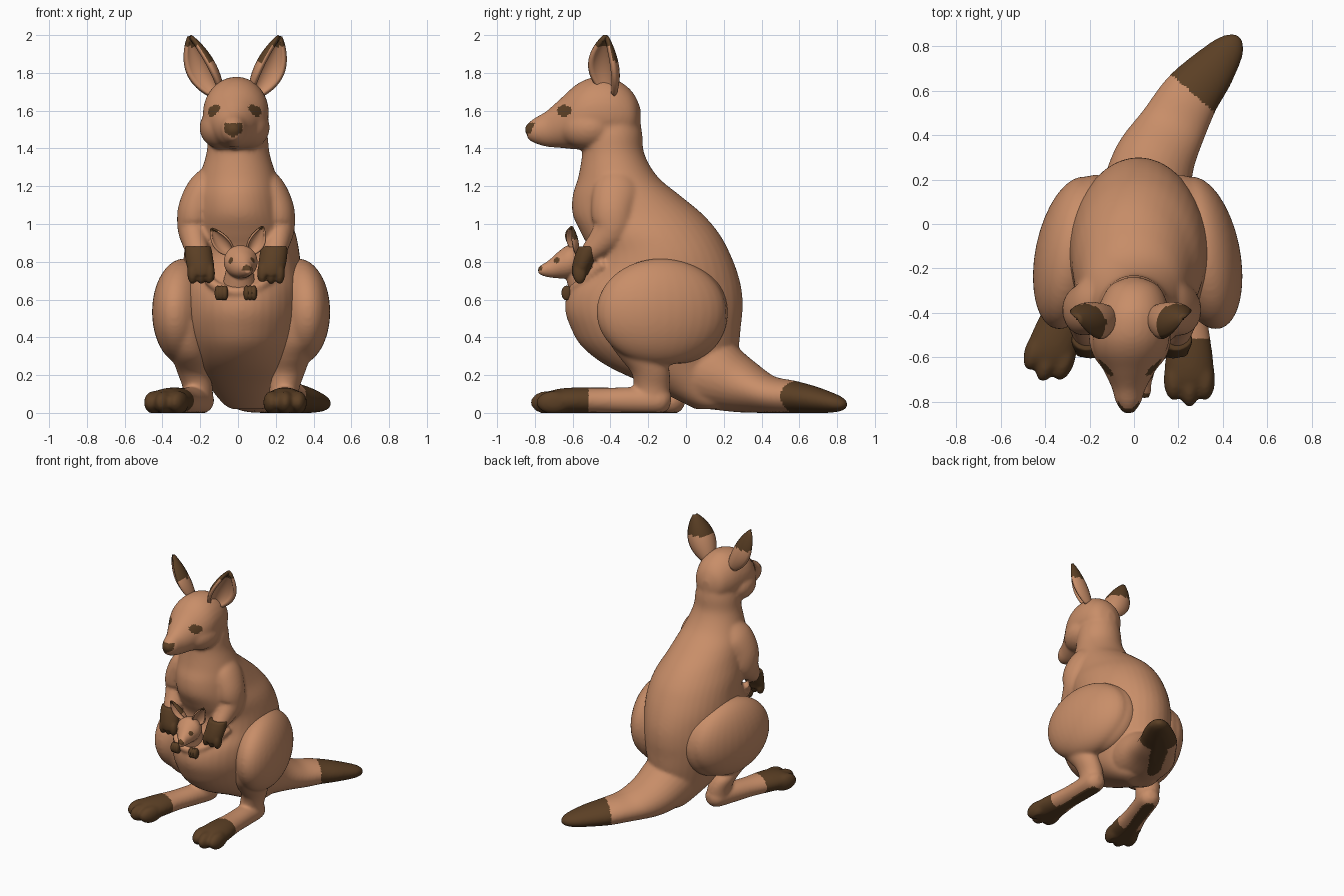
import bpy, bmesh, math
from mathutils import Vector, Matrix

if "Cube" in bpy.data.objects:
    bpy.data.objects.remove(bpy.data.objects["Cube"])


def material(name, rgb):
    m = bpy.data.materials.new(name)
    m.diffuse_color = (*rgb, 1)
    m.use_nodes = True
    m.node_tree.nodes["Principled BSDF"].inputs["Base Color"].default_value = m.diffuse_color
    return m


FUR = material("tan fur", (0.58, 0.27, 0.14))
DARK = material("dark brown fur", (0.105, 0.05, 0.018))


def resample(pts, sub=5):
    """Catmull-Rom through stations (x, y, z, half width, half height)."""
    p = [pts[0]] + list(pts) + [pts[-1]]
    out = []
    for i in range(1, len(p) - 2):
        for k in range(sub):
            t = k / sub
            out.append([0.5 * (2 * b + (c - a) * t + (2 * a - 5 * b + 4 * c - d) * t * t
                               + (3 * b - a - 3 * c + d) * t ** 3)
                        for a, b, c, d in zip(*p[i - 1:i + 3])])
    return out + [list(pts[-1])]


def loft(bm, pts, axis=None, n=28):
    """Closed tube with elliptical sections; a fixed axis keeps sections parallel."""
    st = resample(pts)
    rings = []
    for i, s in enumerate(st):
        c = Vector(s[:3])
        t = Vector(axis) if axis else Vector(st[min(i + 1, len(st) - 1)][:3]) - Vector(st[max(i - 1, 0)][:3])
        t.normalize()
        side = Vector((1, 0, 0)) if abs(t.x) < 0.9 else Vector((0, 1, 0))
        side = (side - t * side.dot(t)).normalized()
        up = t.cross(side)
        ra, rb = max(s[3], 0.004), max(s[4], 0.004)
        rings.append([bm.verts.new(c + side * ra * math.cos(2 * math.pi * j / n)
                                   + up * rb * math.sin(2 * math.pi * j / n)) for j in range(n)])
    for r, q in zip(rings, rings[1:]):
        for j in range(n):
            bm.faces.new((r[j], r[(j + 1) % n], q[(j + 1) % n], q[j]))
    bm.faces.new(rings[0][::-1])
    bm.faces.new(rings[-1])


def ball(bm, c, r, yaw=0):
    m = Matrix.Translation(c) @ Matrix.Rotation(yaw, 4, 'Z') @ Matrix.Diagonal((*r, 1))
    bmesh.ops.create_uvsphere(bm, u_segments=32, v_segments=24, radius=1, matrix=m)


def finish(name, bm, dark, voxel=None, smooth=5, thick=0):
    """Fuse the pieces into one skin, then paint faces with the rule dark(centre, normal)."""
    bmesh.ops.recalc_face_normals(bm, faces=bm.faces)
    me = bpy.data.meshes.new(name)
    bm.to_mesh(me)
    bm.free()
    ob = bpy.data.objects.new(name, me)
    bpy.context.collection.objects.link(ob)
    if voxel:
        r = ob.modifiers.new("fuse", 'REMESH')
        r.mode = 'VOXEL'
        r.voxel_size = voxel
        s = ob.modifiers.new("soften", 'SMOOTH')
        s.factor, s.iterations = 0.5, smooth
    if thick:
        s = ob.modifiers.new("thickness", 'SOLIDIFY')
        s.thickness, s.offset = thick, 0
    new = bpy.data.meshes.new_from_object(ob.evaluated_get(bpy.context.evaluated_depsgraph_get()))
    ob.modifiers.clear()
    ob.data = new
    new.name = name
    for v in new.vertices:
        v.co.z = max(v.co.z, 0)
    new.update()
    new.materials.clear()
    new.materials.append(FUR)
    new.materials.append(DARK)
    for p in new.polygons:
        p.use_smooth = True
        p.material_index = int(p.center.z < 0.006 or dark(p.center, p.normal))
    return ob


def near(c, points, r):
    return any((c - Vector(p)).length < r for p in points)


# body: torso, head, tail, arms and pouch rim
bm = bmesh.new()
torso = [(0, -.385, 1.59, .12, .135), (0, -.39, 1.48, .155, .158), (0, -.385, 1.37, .168, .165),
         (0, -.36, 1.25, .205, .21), (0, -.315, 1.15, .235, .285), (.005, -.255, 1.05, .26, .345),
         (.015, -.19, .95, .29, .365), (.02, -.14, .85, .305, .37), (.02, -.135, .75, .315, .405),
         (.02, -.1625, .65, .32, .4575), (.02, -.17, .55, .32, .47), (.02, -.16, .45, .31, .45),
         (.02, -.135, .35, .28, .415), (.02, -.08, .25, .24, .34), (.03, .02, .15, .19, .23),
         (.05, .12, .05, .13, .13), (.05, .13, .02, .08, .08)]
loft(bm, torso, axis=(0, 0, -1), n=40)
head = [(0, -.24, 1.56, .03, .05), (0, -.27, 1.57, .10, .11), (0, -.32, 1.58, .137, .155),
        (-.005, -.40, 1.592, .164, .184), (-.012, -.50, 1.587, .174, .188), (-.017, -.58, 1.567, .16, .172),
        (-.02, -.66, 1.535, .117, .133), (-.023, -.74, 1.503, .076, .094),
        (-.025, -.80, 1.495, .058, .068), (-.025, -.838, 1.49, .034, .043)]
loft(bm, head, axis=(0, -1, 0))
for s in (-1, 1):
    ball(bm, (-.018 + s * .07, -.53, 1.51), (.112, .15, .112), yaw=-s * .3)
ball(bm, (-.025, -.822, 1.5), (.04, .033, .035))
tail = [(.02, -.05, .30, .19, .19), (.05, .12, .22, .2, .2), (.09, .28, .15, .185, .152),
        (.17, .43, .1, .155, .102), (.25, .57, .083, .135, .087), (.34, .68, .068, .112, .071),
        (.42, .78, .052, .078, .05), (.45, .825, .046, .05, .034), (.463, .85, .046, .02, .015)]
loft(bm, tail)
rim = [(-.21, -.43, .79), (-.13, -.567, .68), (0, -.62, .64), (.13, -.567, .68), (.23, -.43, .79)]
loft(bm, [(*p, .026, .026) for p in rim], n=12)
arm = [(.11, -.33, 1.28, .05, .06), (.155, -.36, 1.19, .09, .125), (.203, -.385, 1.08, .094, .118),
       (.215, -.39, .98, .086, .104), (.21, -.44, .915, .07, .08), (.192, -.505, .85, .06, .055),
       (.18, -.535, .81, .05, .04)]
for s, dx in ((1, 0), (-1, -.02)):
    loft(bm, [(s * x + dx, y, z, a, b) for x, y, z, a, b in arm])


def body_dark(c, n):
    nose = c.y < -.785 and 1.455 + abs(c.x + .025) * .7 < c.z < 1.535 and abs(c.x + .025) < .047
    eye = ((c.y + .645) / .038) ** 2 + ((c.z - 1.6) / .03) ** 2 < 1 and abs(c.x + .02) > .06
    return nose or eye or (c.y > .4 and .66 * c.x + .75 * c.y > .615)


finish("body", bm, body_dark, .011, 10)

# dark front paws
for name, s, dx in (("right", 1, 0), ("left", -1, -.02)):
    bm = bmesh.new()
    paw = [(.192, -.515, .88, .07, .055), (.187, -.53, .83, .074, .06), (.178, -.552, .77, .072, .052),
           (.174, -.56, .73, .06, .044)]
    loft(bm, [(s * x + dx, y, z, a, b) for x, y, z, a, b in paw], axis=(0, 0, -1))
    for off in (-.046, 0, .046):
        ball(bm, (s * .175 + dx + off, -.563, .74), (.027, .036, .058))
    finish(name + "_front_paw", bm, lambda c, n: True, .008, 3)

# legs: thigh, shank, foot and three toes
LEGS = {"right": (1, .315, (.245, -.08), (.25, -.82)), "left": (-1, -.282, (-.18, -.01), (-.418, -.705))}
for name, (s, tx, heel, toe) in LEGS.items():
    bm = bmesh.new()
    ball(bm, (tx, -.13, .535), (.162, .35, .283), yaw=s * .2)
    ball(bm, (tx - s * .06, -.04, .53), (.16, .27, .27), yaw=s * .3)
    h = Vector((*heel, 0))
    d = (Vector((*toe, 0)) - h).normalized()
    length = (Vector((*toe, 0)) - h).length
    side = Vector((-d.y, d.x, 0))
    ankle = h + d * .1
    loft(bm, [(tx + s * .01, -.27, .48, .125, .17), (tx - s * .01, -.25, .37, .115, .155),
              (tx - s * .03, -.225, .29, .098, .125),
              ((tx + 2 * ankle.x) / 3, (ankle.y * 2 - .2) / 3, .21, .085, .102),
              (ankle.x, ankle.y, .13, .08, .095), (ankle.x, ankle.y, .05, .075, .085)], axis=(0, 0, -1))
    foot = [(0, .06, .03, .035), (.05, .065, .075, .07), (.2, .065, .08, .072), (.35, .065, .085, .068),
            (.5, .065, .105, .07), (.6, .06, .112, .066), (.66, .052, .095, .05)]
    loft(bm, [(*(h + d * k)[:2], z, a, b) for k, z, a, b in foot])
    for off, back in ((-.07, .12), (0, .09), (.07, .12)):
        c = h + d * (length - back) + side * off
        ball(bm, (c.x, c.y, .055), (.046, .094, .062), yaw=math.atan2(d.x, -d.y))
    finish(name + "_leg", bm, lambda c, n: c.z < .16 and (Vector((c.x, c.y, 0)) - h).dot(d) > .44, .01, 14)


# ears: cupped leaves, dark at the back of the tip
def ear(name, base, tip, opening, width, thick, back_z, front_z):
    bm = bmesh.new()
    b, ax = Vector(base), Vector(tip) - Vector(base)
    n = Vector(opening)
    n = (n - ax * n.dot(ax) / ax.length_squared).normalized()
    side = ax.normalized().cross(n)
    rows = []
    for i in range(19):
        t = i / 18
        w = width * math.sin(math.pi * (.13 + .86 * t)) ** .8
        rows.append([bm.verts.new(b + ax * t + side * w * math.sin(k * .262)
                                  + n * w * (.65 - 1.0 * math.cos(k * .262))) for k in range(-6, 7)])
    for r, q in zip(rows, rows[1:]):
        for j in range(12):
            bm.faces.new((r[j], r[j + 1], q[j + 1], q[j]))
    finish(name, bm, lambda c, m: c.z > (back_z if m.dot(n) < .1 else front_z), thick=thick)


ear("right_ear", (.085, -.40, 1.70), (.22, -.425, 1.99), (.75, -.66, 0), .085, .024, 1.86, 1.94)
ear("left_ear", (-.105, -.40, 1.70), (-.255, -.425, 1.99), (-.75, -.66, 0), .085, .024, 1.86, 1.94)
ear("joey_right_ear", (.06, -.58, .85), (.13, -.605, .985), (.4, -.85, 0), .043, .01, .92, .97)
ear("joey_left_ear", (-.035, -.58, .85), (-.14, -.615, .975), (-.4, -.85, 0), .043, .01, .91, .96)

# joey: head, neck and paws on the pouch rim
bm = bmesh.new()
joey = [(.01, -.53, .80, .04, .04), (.01, -.56, .80, .072, .072), (.014, -.62, .80, .09, .088),
        (.022, -.67, .785, .072, .073), (.036, -.72, .765, .043, .048), (.047, -.755, .757, .03, .032),
        (.052, -.782, .755, .014, .016)]
loft(bm, joey, axis=(.1, -1, 0))
loft(bm, [(0, -.53, .6, .09, .08), (.005, -.55, .68, .085, .075), (.01, -.585, .77, .07, .065)])
finish("joey", bm, lambda c, n: near(c, [(-.035, -.68, .805), (.078, -.685, .808)], .017)
       or (c.y < -.762 and c.z > .752), .006, 3)
for name, x in (("joey_left_paw", -.088), ("joey_right_paw", .065)):
    bm = bmesh.new()
    for off in (-.02, 0, .02):
        ball(bm, (x + off, -.632, .635), (.016, .028, .04))
    finish(name, bm, lambda c, n: True, .005, 2)
